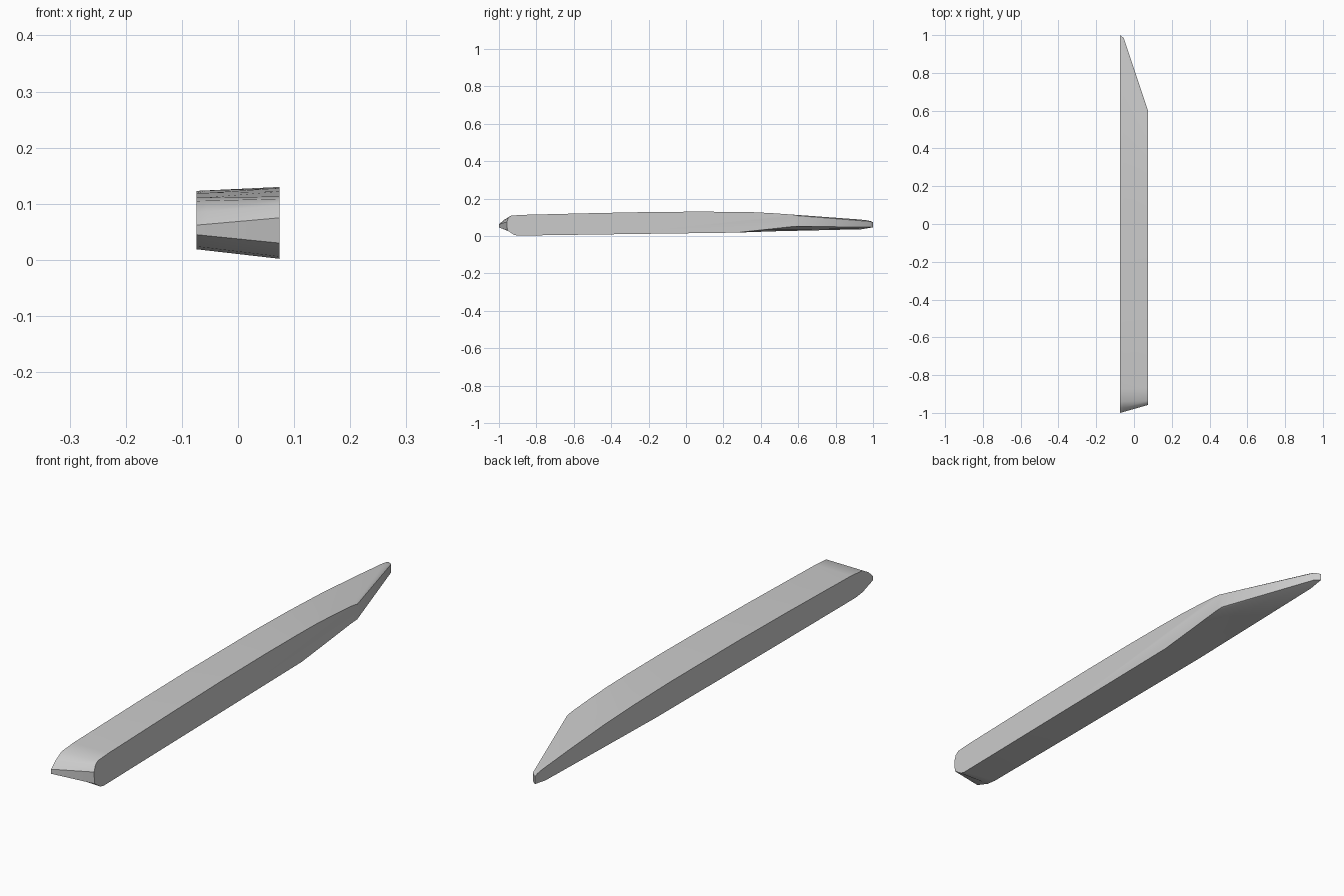
import bpy, bmesh, math

cube = bpy.data.objects.get("Cube")
if cube:
    bpy.data.objects.remove(cube, do_unlink=True)

# Plain grey finish
grey = bpy.data.materials.new("light_grey")
grey.use_nodes = True
grey.diffuse_color = (0.6, 0.6, 0.6, 1)
grey.node_tree.nodes["Principled BSDF"].inputs["Base Color"].default_value = (0.6, 0.6, 0.6, 1)

# Side profiles as (y, z): nose, over the top, blunt tail, back along the bottom
long_side = [(-1.0, 0.045), (-1.0, 0.062), (-0.975, 0.085), (-0.94, 0.105), (-0.87, 0.111),
             (-0.5, 0.119), (-0.2, 0.123), (0.2, 0.123), (0.4, 0.119), (0.6, 0.111),
             (0.8, 0.097), (0.96, 0.084), (0.985, 0.08), (1.0, 0.073),
             (1.0, 0.046), (0.94, 0.036), (0.6, 0.028), (0.28, 0.021), (-0.4, 0.019),
             (-0.9, 0.019), (-0.94, 0.024)]
short_side = [(-0.955, 0.03), (-0.958, 0.075), (-0.95, 0.097), (-0.935, 0.109), (-0.87, 0.113),
              (-0.5, 0.122), (-0.2, 0.128), (0.05, 0.13), (0.25, 0.129), (0.36, 0.127),
              (0.46, 0.122), (0.56, 0.115), (0.585, 0.112), (0.6, 0.108),
              (0.6, 0.052), (0.565, 0.05), (0.42, 0.034), (0.27, 0.018), (-0.4, 0.009),
              (-0.9, 0.002), (-0.92, 0.006)]

# Intermediate section where the slanted tail cut meets the blunt tip
t = 0.13
tip_side = [(a[0] + (b[0] - a[0]) * t, a[1] + (b[1] - a[1]) * t)
            for a, b in zip(long_side, short_side)]
for i, y in ((11, 0.93), (12, 0.965), (13, 0.985), (14, 0.985), (15, 0.92)):
    tip_side[i] = (y, tip_side[i][1])

# Loft the three sections across the width
half = 0.074
sections = [(-half, long_side), (-half + 2 * half * t, tip_side), (half, short_side)]
bm = bmesh.new()
rings = [[bm.verts.new((x, y, z)) for y, z in pts] for x, pts in sections]
for a, b in zip(rings, rings[1:]):
    for i in range(len(a)):
        j = (i + 1) % len(a)
        bm.faces.new((a[i], a[j], b[j], b[i]))
bm.faces.new(rings[0])
bm.faces.new(rings[-1])
bmesh.ops.recalc_face_normals(bm, faces=bm.faces)

mesh = bpy.data.meshes.new("tapered_blade")
bm.to_mesh(mesh)
bm.free()
mesh.materials.append(grey)
blade = bpy.data.objects.new("tapered_blade", mesh)
bpy.context.collection.objects.link(blade)

# Smooth the rounded surfaces, keep the side edges crisp
bpy.ops.object.select_all(action='DESELECT')
blade.select_set(True)
bpy.context.view_layer.objects.active = blade
bpy.ops.object.shade_smooth_by_angle(angle=math.radians(35))
